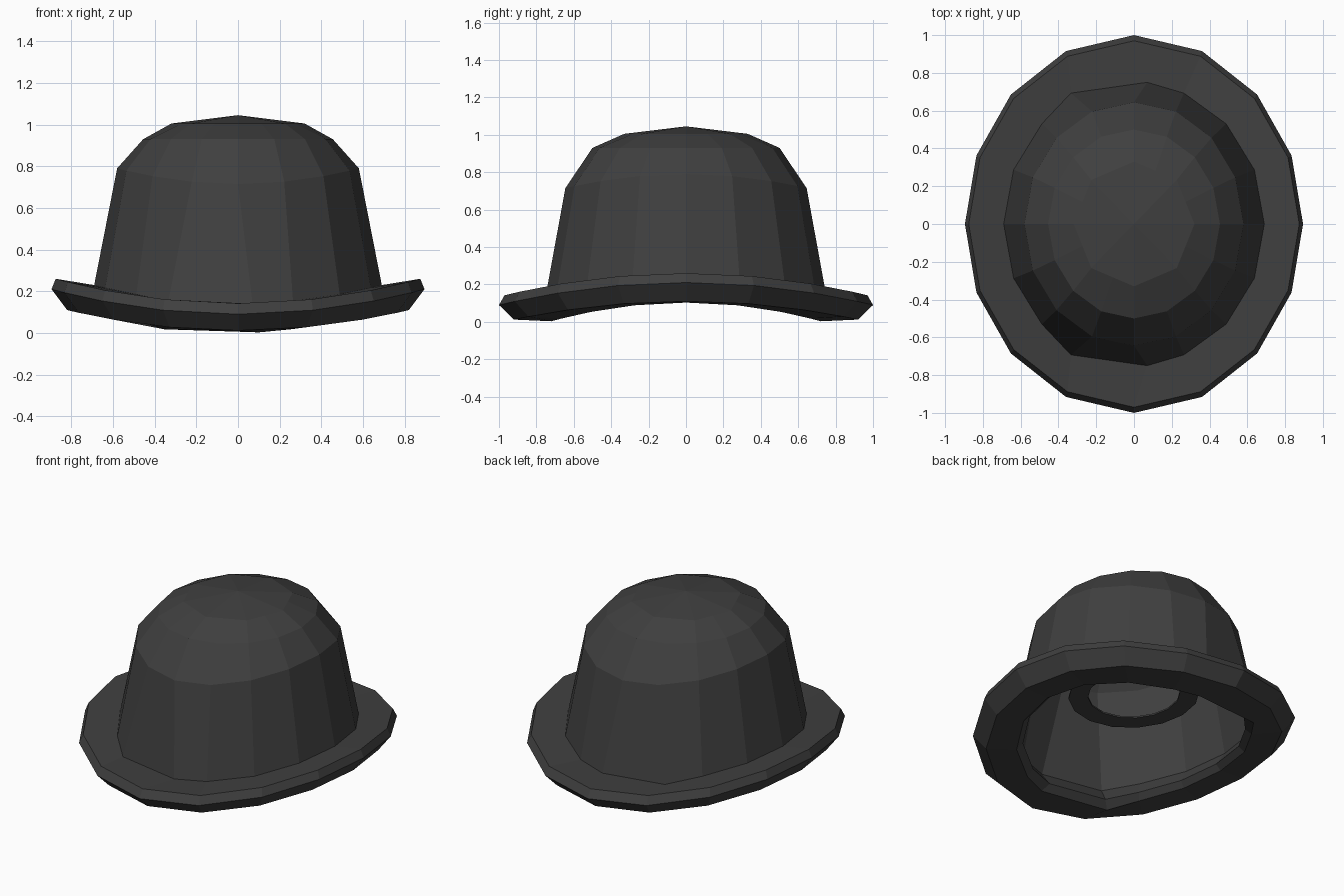
import bpy, bmesh
from math import cos, sin, tau

if "Cube" in bpy.data.objects:
    bpy.data.objects.remove(bpy.data.objects["Cube"])

N = 16
felt = bpy.data.materials.new("dark_felt")
felt.diffuse_color = (0.05, 0.05, 0.05, 1)
felt.use_nodes = True
felt.node_tree.nodes["Principled BSDF"].inputs["Base Color"].default_value = felt.diffuse_color


def ring(bm, rx, ry, z, rise=0.0, skew=0.0, warp=0.0, chord=1.0):
    """Oval loop whose left and right sides are lifted by rise."""
    verts = []
    for i in range(N):
        t = tau * i / N
        t -= warp * sin(2 * t)
        k = chord if i % 2 else 1.0  # pulls every other point in
        c, s = cos(t) * k, sin(t) * k
        x = rx * c
        if i in (4, 5, 11, 12):  # uneven spacing at front and back
            x += skew if i in (4, 12) else -skew
        verts.append(bm.verts.new((x, ry * s, z + rise * c * c)))
    return verts


def loft(name, rows, apex=None, closed=False):
    """Bridge oval loops in order, optionally capped by a point."""
    bm = bmesh.new()
    loops = [ring(bm, *r) for r in rows]
    pairs = list(zip(loops, loops[1:]))
    if closed:
        pairs.append((loops[-1], loops[0]))
    for a, b in pairs:
        for i in range(N):
            j = (i + 1) % N
            bm.faces.new((a[i], a[j], b[j], b[i]))
    if apex is not None:
        tip = bm.verts.new((0, 0, apex))
        top = loops[-1]
        for i in range(N):
            bm.faces.new((top[i], top[(i + 1) % N], tip))
    bmesh.ops.recalc_face_normals(bm, faces=bm.faces)
    mesh = bpy.data.meshes.new(name)
    bm.to_mesh(mesh)
    bm.free()
    mesh.materials.append(felt)
    ob = bpy.data.objects.new(name, mesh)
    bpy.context.collection.objects.link(ob)
    return ob


# Domed crown: tapered wall, shoulder and shallow eight-sided top
loft("crown", [
    (0.69, 0.75, 0.14, 0.09, 0.07),
    (0.58, 0.645, 0.715, 0.075),
    (0.455, 0.50, 0.93),
    (0.32, 0.33, 1.005, 0, 0, 0, 0.924),
], apex=1.045)

# Curled brim: inner lip, underside, bevelled edge and top surface
loft("brim", [
    (0.69, 0.75, 0.14, 0.09, 0.07),
    (0.625, 0.68, 0.045, 0.09, 0.07),
    (0.66, 0.72, 0.003, 0.1, 0.1),
    (0.82, 0.92, 0.012, 0.098, 0, 0.03),
    (0.895, 1.0, 0.09, 0.12, 0, 0.03),
    (0.875, 0.97, 0.142, 0.118, 0, 0.03),
    (0.69, 0.75, 0.14, 0.09, 0.07),
])

# Narrow flat ring inside the hat
loft("inner_ring", [
    (0.37, 0.40, 0.37),
    (0.37, 0.40, 0.38),
    (0.26, 0.28, 0.38),
    (0.26, 0.28, 0.37),
], closed=True)
